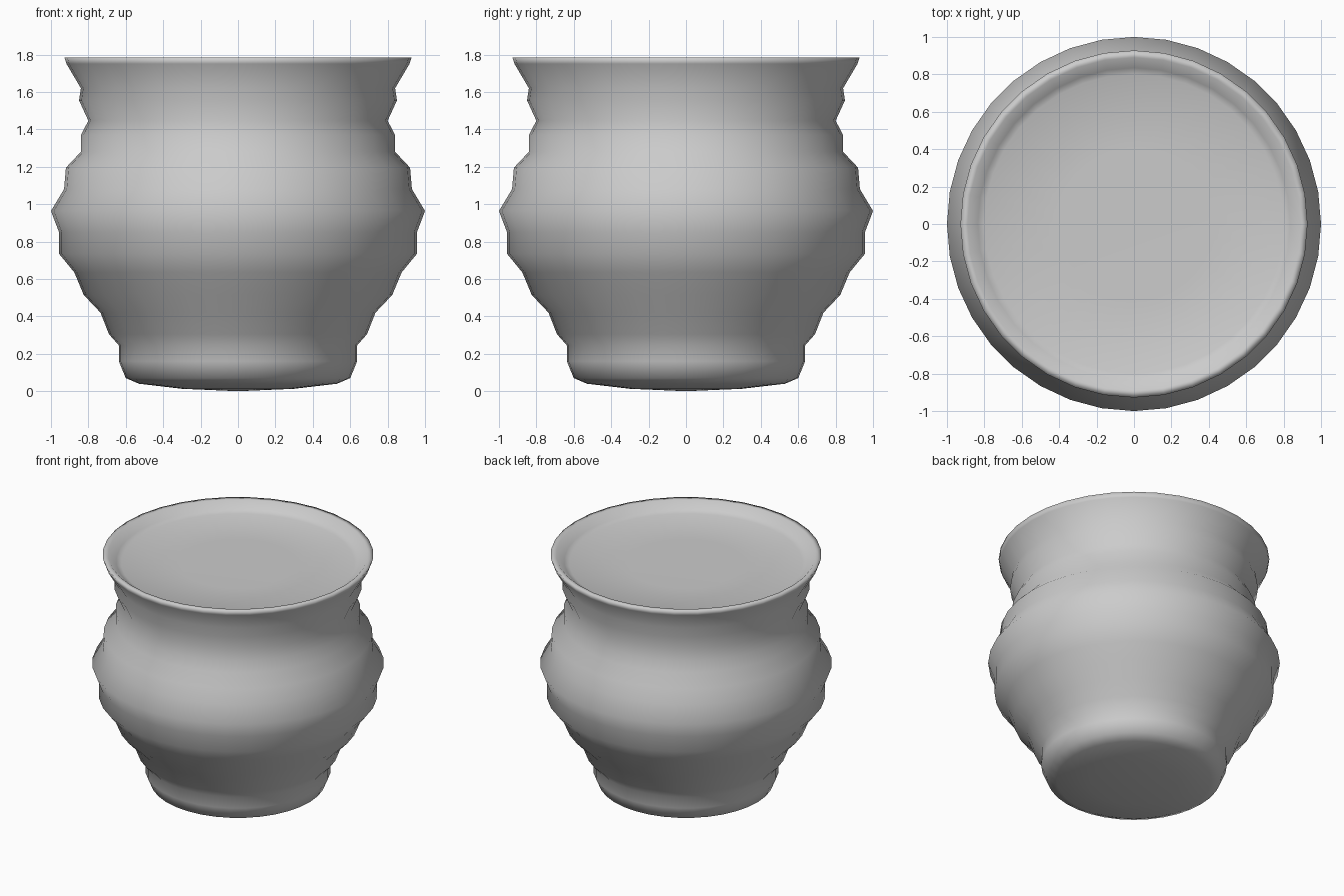
import bpy, bmesh
from math import cos, sin, tau

if "Cube" in bpy.data.objects:
    bpy.data.objects.remove(bpy.data.objects["Cube"])

SIDES = 36

# outline (radius, height) from the base, up the ribbed wall, over the rim to the recessed top
PROFILE = [
    (0.30, 0.013), (0.53, 0.04), (0.60, 0.07), (0.637, 0.16), (0.637, 0.245),
    (0.69, 0.305), (0.735, 0.42), (0.825, 0.515), (0.875, 0.635), (0.957, 0.735),
    (0.957, 0.85), (1.0, 0.964), (0.93, 1.08), (0.92, 1.195), (0.84, 1.28),
    (0.84, 1.37), (0.80, 1.446), (0.85, 1.555), (0.84, 1.62), (0.917, 1.75),
    (0.928, 1.785), (0.89, 1.785), (0.835, 1.735), (0.80, 1.72), (0.40, 1.715),
]


def lathe(name, profile, z_bottom, z_top):
    bm = bmesh.new()
    rings = [[bm.verts.new((r * cos(tau * i / SIDES), r * sin(tau * i / SIDES), z))
              for i in range(SIDES)] for r, z in profile]
    low, high = bm.verts.new((0, 0, z_bottom)), bm.verts.new((0, 0, z_top))
    for i in range(SIDES):
        j = (i + 1) % SIDES
        for a, b in zip(rings, rings[1:]):
            bm.faces.new((a[i], a[j], b[j], b[i]))
        bm.faces.new((low, rings[0][j], rings[0][i]))
        bm.faces.new((high, rings[-1][i], rings[-1][j]))
    for f in bm.faces:
        f.smooth = True
    mesh = bpy.data.meshes.new(name)
    bm.to_mesh(mesh)
    bm.free()
    obj = bpy.data.objects.new(name, mesh)
    bpy.context.collection.objects.link(obj)
    return obj


# ribbed pot with flared rim and shallow filled top
lathe("ribbed_pot", PROFILE, 0.0, 1.715)
